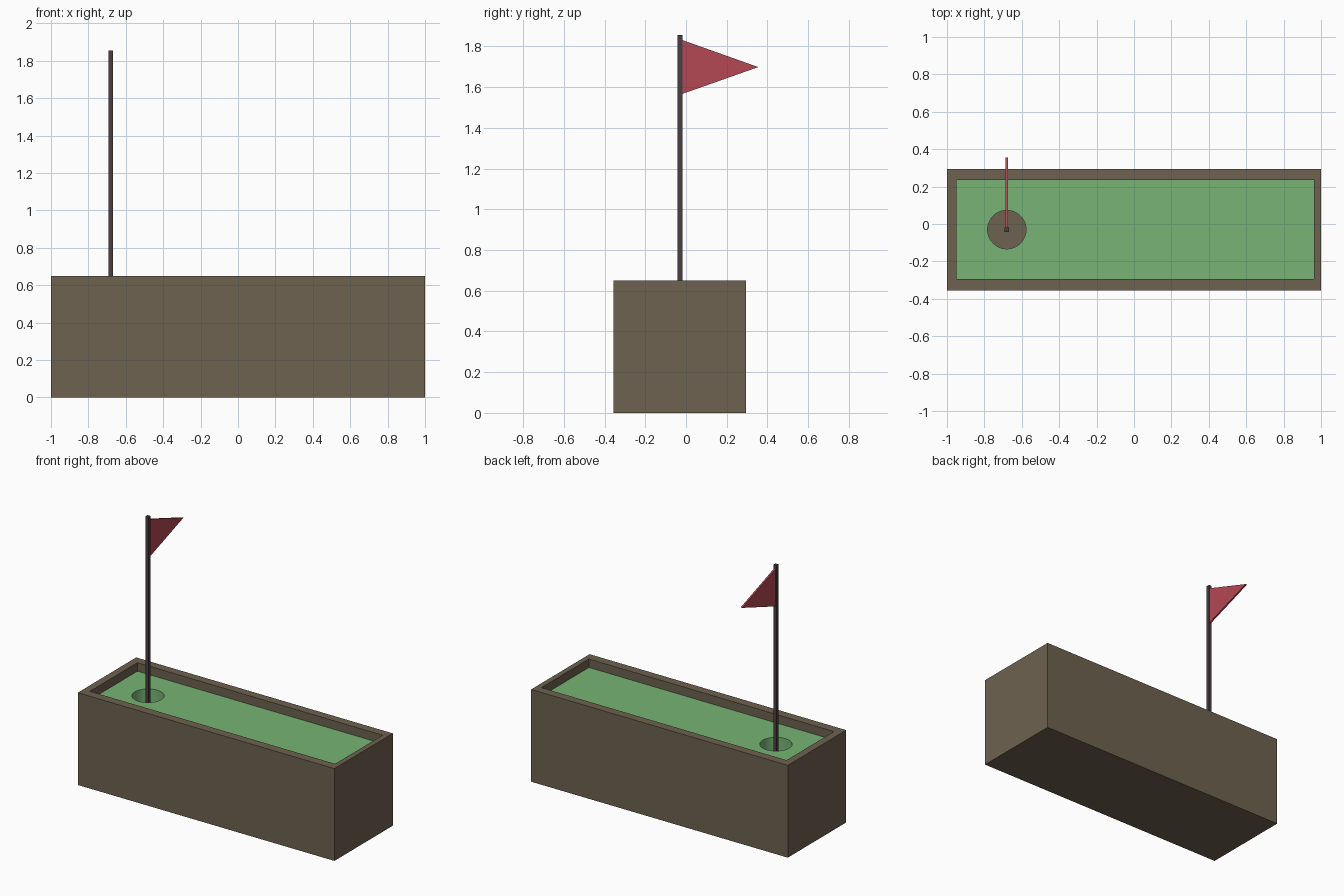
import bpy, bmesh, math

if "Cube" in bpy.data.objects:
    bpy.data.objects.remove(bpy.data.objects["Cube"])


def material(name, rgb):
    m = bpy.data.materials.new(name)
    m.diffuse_color = (*rgb, 1)
    m.use_nodes = True
    m.node_tree.nodes["Principled BSDF"].inputs["Base Color"].default_value = m.diffuse_color
    return m


BROWN = material("brown wood", (0.153, 0.122, 0.080))
GREEN = material("turf green", (0.188, 0.456, 0.178))
RED = material("flag red", (0.456, 0.065, 0.089))
DARK = material("dark pole", (0.070, 0.048, 0.053))


def finish(bm, name, mat):
    bmesh.ops.recalc_face_normals(bm, faces=bm.faces)
    me = bpy.data.meshes.new(name)
    bm.to_mesh(me)
    bm.free()
    me.materials.append(mat)
    ob = bpy.data.objects.new(name, me)
    bpy.context.collection.objects.link(ob)
    return ob


def rect(x0, x1, y0, y1, z):
    return [(x0, y0, z), (x1, y0, z), (x1, y1, z), (x0, y1, z)]


def extrude(bm, faces, offset):
    r = bmesh.ops.extrude_face_region(bm, geom=faces, use_keep_orig=True)
    moved = [v for v in r["geom"] if isinstance(v, bmesh.types.BMVert)]
    bmesh.ops.translate(bm, verts=moved, vec=offset)


TOP, TURF, FLOOR = 0.65, 0.59, 0.40
INNER = (-0.948, 0.962, -0.293, 0.235)
PX, PY = -0.68, -0.03

# planter box: nested rectangular loops, open pocket on top
bm = bmesh.new()
loops = [[bm.verts.new(p) for p in ring] for ring in (
    rect(-1, 1, -0.355, 0.295, 0),
    rect(-1, 1, -0.355, 0.295, TOP),
    rect(*INNER, TOP),
    rect(*INNER, FLOOR))]
for a, b in zip(loops, loops[1:]):
    for i in range(4):
        j = (i + 1) % 4
        bm.faces.new((a[i], a[j], b[j], b[i]))
bm.faces.new(loops[0])
bm.faces.new(loops[-1])
finish(bm, "planter_box", BROWN)

# turf slab with round cup hole, down to the box floor
bm = bmesh.new()
circle = [(PX + 0.103 * math.cos(2 * math.pi * i / 48),
           PY + 0.103 * math.sin(2 * math.pi * i / 48), TURF) for i in range(48)]
for ring in (rect(*INNER, TURF), circle):
    vs = [bm.verts.new(p) for p in ring]
    for i, v in enumerate(vs):
        bm.edges.new((v, vs[(i + 1) % len(vs)]))
bmesh.ops.triangle_fill(bm, edges=bm.edges[:], use_beauty=True, normal=(0, 0, 1))
extrude(bm, bm.faces[:], (0, 0, FLOOR - TURF))
turf = finish(bm, "turf", GREEN)
bpy.context.view_layer.objects.active = turf
turf.select_set(True)
bpy.ops.object.shade_smooth_by_angle(angle=math.radians(30))

# square flag pole
bm = bmesh.new()
h = 0.012
f = bm.faces.new([bm.verts.new(p) for p in rect(PX - h, PX + h, PY - h, PY + h, FLOOR)])
extrude(bm, [f], (0, 0, 1.855 - FLOOR))
finish(bm, "flag_pole", DARK)

# thin triangular pennant
bm = bmesh.new()
t = 0.006
f = bm.faces.new([bm.verts.new((PX - t, y, z)) for y, z in
                  ((PY, 1.835), (PY, 1.562), (0.355, 1.698))])
extrude(bm, [f], (2 * t, 0, 0))
finish(bm, "pennant", RED)
